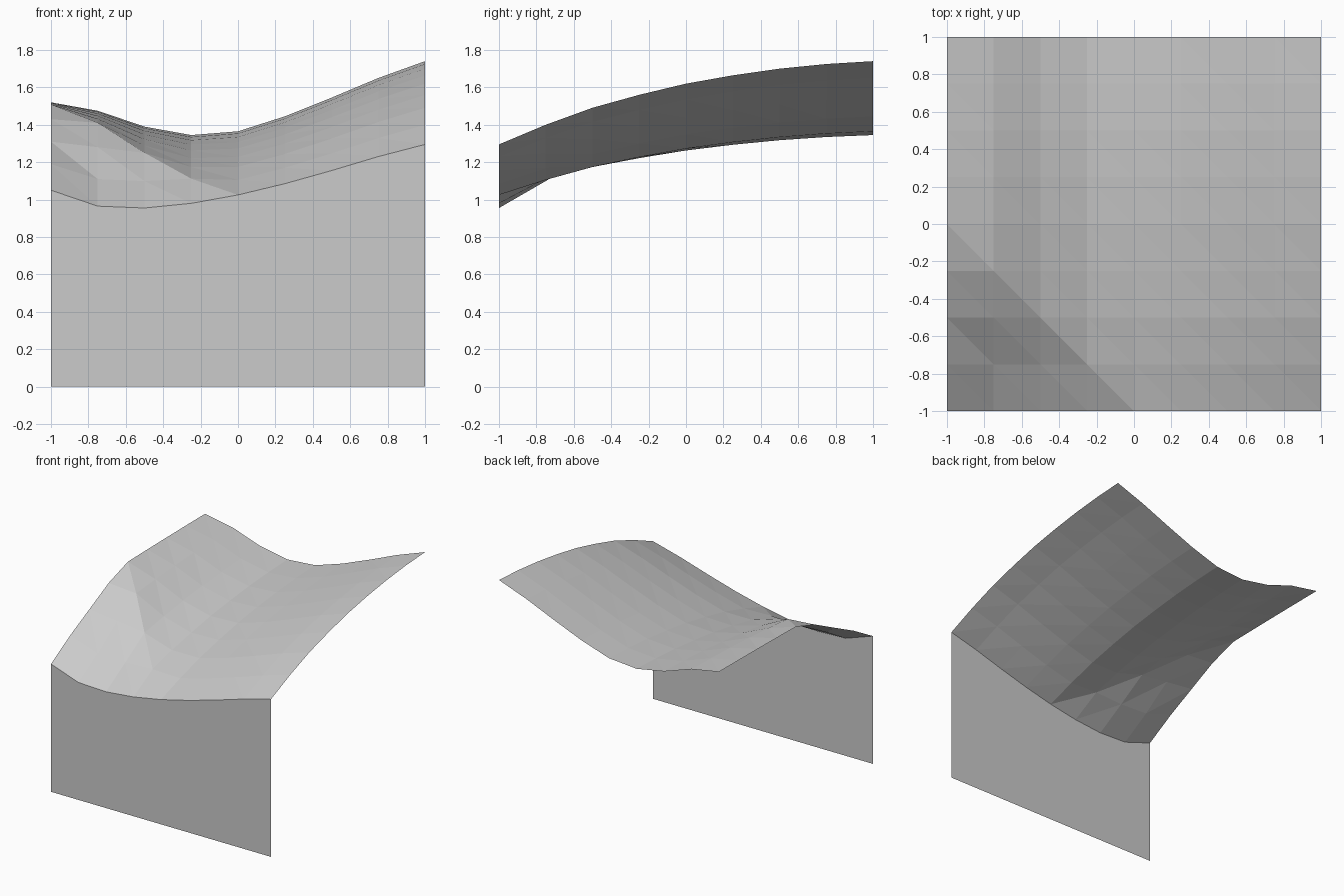
import bpy, bmesh

if "Cube" in bpy.data.objects:
    bpy.data.objects.remove(bpy.data.objects["Cube"], do_unlink=True)

grey = bpy.data.materials.new("light_grey")
grey.use_nodes = True
grey.diffuse_color = (0.6, 0.6, 0.6, 1)
grey.node_tree.nodes["Principled BSDF"].inputs["Base Color"].default_value = (0.6, 0.6, 0.6, 1)

N, STEP = 8, 0.25
# back edge profile, how far each column falls towards the front, and the shape of that fall
BACK = [1.52, 1.475, 1.39, 1.345, 1.365, 1.445, 1.545, 1.65, 1.74]
DROP = [0.04, 0.16, 0.25, 0.305, 0.34, 0.36, 0.39, 0.42, 0.445]
FALL = [1, 0.764, 0.56, 0.404, 0.27, 0.17, 0.09, 0.034, 0]
# extra fall in the front corner, beyond the diagonal crease
CORNER = [[0, 0.074, 0.188, 0.3, 0.43], [0, 0.105, 0.243, 0.35],
          [0, 0.1, 0.185], [0, 0.06]]


def point(i, j):
    z = BACK[i] - DROP[i] * FALL[j]
    past_crease = N // 2 - i - j
    if past_crease > 0:
        z -= CORNER[i][past_crease]
    return (i * STEP - 1, j * STEP - 1, z)


def add_object(name, bm):
    mesh = bpy.data.meshes.new(name)
    bm.to_mesh(mesh)
    bm.free()
    mesh.materials.append(grey)
    obj = bpy.data.objects.new(name, mesh)
    bpy.context.collection.objects.link(obj)


# curved top sheet, each cell split along the crease direction
bm = bmesh.new()
grid = [[bm.verts.new(point(i, j)) for j in range(N + 1)] for i in range(N + 1)]
for i in range(N):
    for j in range(N):
        a, b = grid[i][j], grid[i + 1][j]
        c, d = grid[i + 1][j + 1], grid[i][j + 1]
        bm.faces.new((a, b, d))
        bm.faces.new((b, c, d))
add_object("curved_top", bm)

# flat front wall under the front edge
bm = bmesh.new()
edge = [point(i, 0) for i in range(N + 1)]
top = [bm.verts.new(p) for p in edge]
base = [bm.verts.new((x, y, 0)) for x, y, z in edge]
for i in range(N):
    bm.faces.new((base[i], base[i + 1], top[i + 1], top[i]))
add_object("front_wall", bm)
